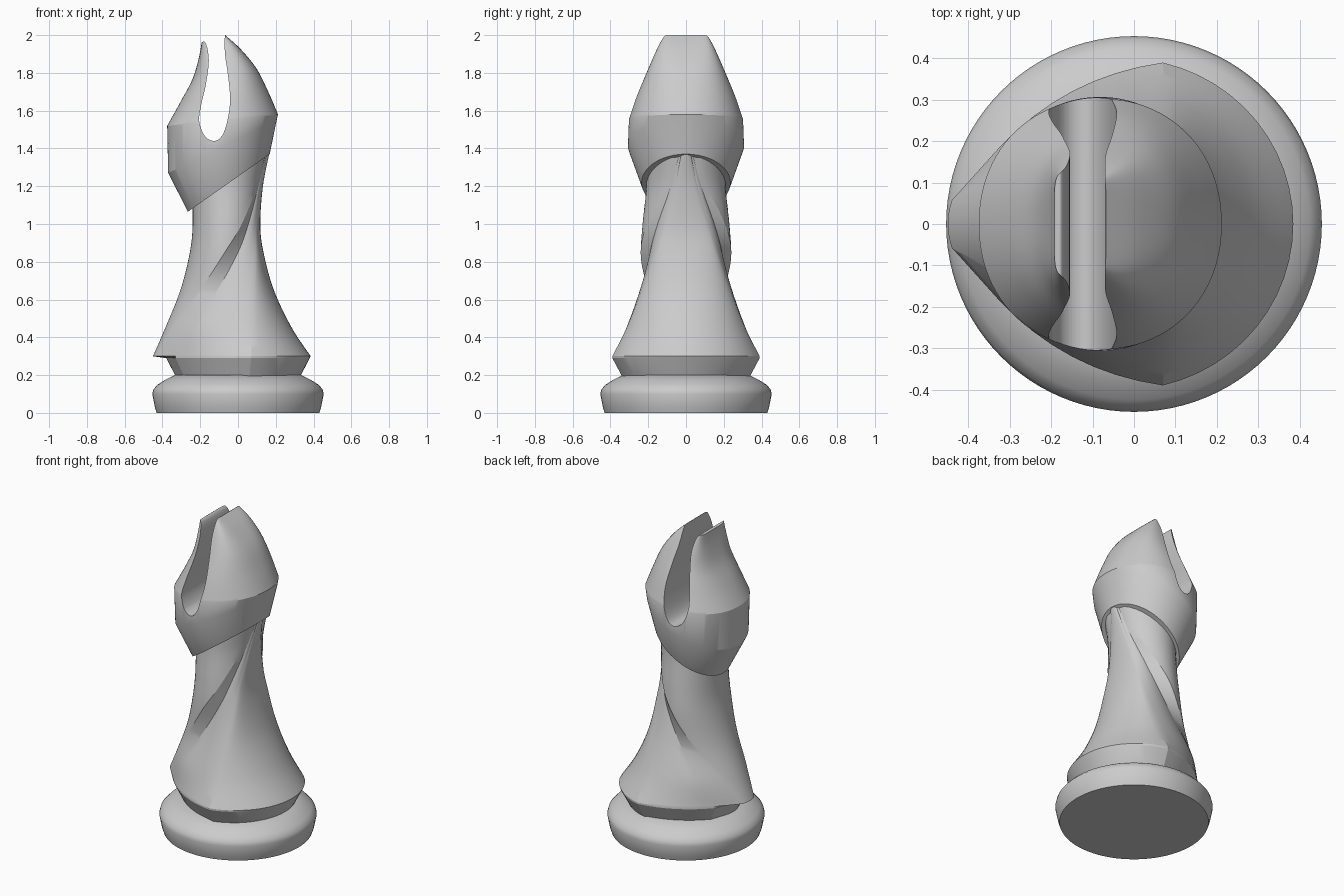
import bpy
import bmesh
from math import cos, sin, pi, sqrt, hypot, acos, radians

cube = bpy.data.objects.get("Cube")
if cube:
    bpy.data.objects.remove(cube)

grey = bpy.data.materials.new("plain grey")
grey.use_nodes = True
colour = (0.6, 0.6, 0.6, 1)
grey.diffuse_color = colour
grey.node_tree.nodes["Principled BSDF"].inputs["Base Color"].default_value = colour


def spline(rows, steps):
    """Smoothly fill in between key rows (Catmull-Rom)."""
    out = []
    for i in range(len(rows) - 1):
        before, a = rows[max(i - 1, 0)], rows[i]
        b, after = rows[i + 1], rows[min(i + 2, len(rows) - 1)]
        for k in range(steps):
            t = k / steps
            out.append([q + t / 2 * (r - p + t * (2 * p - 5 * q + 4 * r - s
                                                  + t * (3 * (q - r) + s - p)))
                        for p, q, r, s in zip(before, a, b, after)])
    return out + [list(rows[-1])]


def loft(name, rings):
    """Skin a stack of closed rings and cap both ends."""
    bm = bmesh.new()
    loops = [[bm.verts.new(p) for p in ring] for ring in rings]
    n = len(loops[0])
    for low, high in zip(loops, loops[1:]):
        for i in range(n):
            j = (i + 1) % n
            bm.faces.new((low[i], low[j], high[j], high[i]))
    bm.faces.new(loops[0][::-1])
    bm.faces.new(loops[-1])
    bmesh.ops.recalc_face_normals(bm, faces=bm.faces)
    mesh = bpy.data.meshes.new(name)
    bm.to_mesh(mesh)
    bm.free()
    obj = bpy.data.objects.new(name, mesh)
    bpy.context.collection.objects.link(obj)
    mesh.materials.append(grey)
    return obj


def select(obj):
    bpy.ops.object.select_all(action='DESELECT')
    bpy.context.view_layer.objects.active = obj
    obj.select_set(True)


def smooth(obj, degrees):
    select(obj)
    bpy.ops.object.shade_smooth_by_angle(angle=radians(degrees))


def circle(radius, z, n=96):
    return [(radius * cos(2 * pi * i / n), radius * sin(2 * pi * i / n), z)
            for i in range(n)]


# Round foot
foot = [(0.43, 0), (0.44, 0.03), (0.454, 0.1), (0.448, 0.125),
        (0.425, 0.15), (0.385, 0.175), (0.335, 0.2)]
smooth(loft("foot", [circle(r, z) for r, z in foot]), 35)


# Waisted body: a cape at the left overlapping a flared skirt at the right
def body_section(z, left, mid, depth, edge_x, in_x, in_y, fold_x, fold_y, right):
    half = []
    # cape arc, ending at its raised edge
    end = acos(max(-1, min(1, (edge_x - mid) / (mid - left))))
    for i in range(17):
        a = pi + (end - pi) * i / 16
        half.append((mid + (mid - left) * cos(a), depth * sin(a)))
    # skirt from the foot of the cape edge to the fold
    dx, dy = fold_x - in_x, fold_y - in_y
    ctrl = ((in_x + fold_x) / 2 - 0.18 * dy, (in_y + fold_y) / 2 + 0.18 * dx)
    for i in range(9):
        t = i / 8
        half.append(tuple((1 - t) ** 2 * p + 2 * t * (1 - t) * c + t * t * q
                          for p, c, q in zip((in_x, in_y), ctrl, (fold_x, fold_y))))
    # skirt from the fold round to the right
    centre = fold_x - 0.3 * (right - fold_x)
    start = acos((fold_x - centre) / (right - centre))
    for i in range(1, 13):
        a = start * (1 - i / 12)
        half.append((centre + (right - centre) * cos(a), fold_y * sin(a) / sin(start)))
    far = [(x, -y) for x, y in half[-2:0:-1]]
    return [(x, y, z) for x, y in half + far]


body_keys = [
    (0.30, -0.45, -0.05, 0.26, -0.44, -0.33, 0.18, 0.07, 0.39, 0.385),
    (0.45, -0.385, -0.06, 0.25, -0.35, -0.25, 0.22, 0.075, 0.315, 0.285),
    (0.65, -0.305, -0.065, 0.24, -0.20, -0.11, 0.215, 0.085, 0.235, 0.19),
    (0.85, -0.255, -0.065, 0.24, -0.07, 0.00, 0.19, 0.095, 0.165, 0.135),
    (1.00, -0.24, -0.06, 0.23, 0.02, 0.055, 0.15, 0.095, 0.12, 0.118),
    (1.20, -0.245, -0.06, 0.21, 0.10, 0.108, 0.08, 0.12, 0.06, 0.132),
    (1.37, -0.26, -0.05, 0.21, 0.145, 0.15, 0.035, 0.155, 0.025, 0.165)]
rim = body_section(0.29, -0.38, -0.05, 0.26, -0.365, -0.33, 0.18, 0.07, 0.39, 0.38)
neck = [(x * 0.87, y * 0.87, 0.195) for x, y, z in rim]
smooth(loft("body", [neck, rim] + [body_section(*k) for k in spline(body_keys, 8)]), 20)


# Head: tilted rings given by left point, right point, half depth and squareness
def head_ring(xl, zl, xr, zr, depth, power, n=96):
    ring = []
    for i in range(n):
        a = 2 * pi * (i + 0.5) / n
        c, s = cos(a), sin(a)
        u = abs(c) ** power * (1 if c > 0 else -1)
        v = abs(s) ** power * (1 if s > 0 else -1)
        ring.append(((xl + xr) / 2 + (xr - xl) / 2 * u, depth * v,
                     (zl + zr) / 2 + (zr - zl) / 2 * u))
    return ring


collar = [(-0.265, 1.065, 0.168, 1.37, 0.235, 1),
          (-0.37, 1.27, 0.205, 1.55, 0.307, 1)]
dome = [(-0.375, 1.52, 0.212, 1.58, 0.303, 0.95),
        (-0.30, 1.655, 0.165, 1.69, 0.262, 0.9),
        (-0.24, 1.77, 0.10, 1.82, 0.21, 0.75),
        (-0.205, 1.89, 0.015, 1.925, 0.16, 0.5),
        (-0.187, 2.0, -0.068, 2.0, 0.114, 0.2)]
head = loft("head", [head_ring(*k) for k in collar + spline(dome, 7)])

# Curved slot cut through the head from front to back
slot = [(-0.07, 2.0), (-0.069, 1.9), (-0.052, 1.78), (-0.042, 1.65), (-0.06, 1.53),
        (-0.09, 1.46), (-0.13, 1.44), (-0.175, 1.465), (-0.205, 1.54), (-0.197, 1.62),
        (-0.172, 1.73), (-0.155, 1.85), (-0.162, 1.93), (-0.178, 1.965), (-0.2, 1.955)]
outline = [(-0.07, 2.2)] + spline(slot, 5) + [(-0.3, 1.99), (-0.3, 2.2)]
cutter = loft("slot_cutter", [[(x, y, z) for x, z in outline] for y in (-0.6, 0.6)])
cutter.hide_render = True
cut = head.modifiers.new("slot", 'BOOLEAN')
cut.operation = 'DIFFERENCE'
cut.solver = 'EXACT'
cut.object = cutter
select(head)
bpy.ops.object.modifier_apply(modifier=cut.name)
bpy.data.objects.remove(cutter)
smooth(head, 25)
